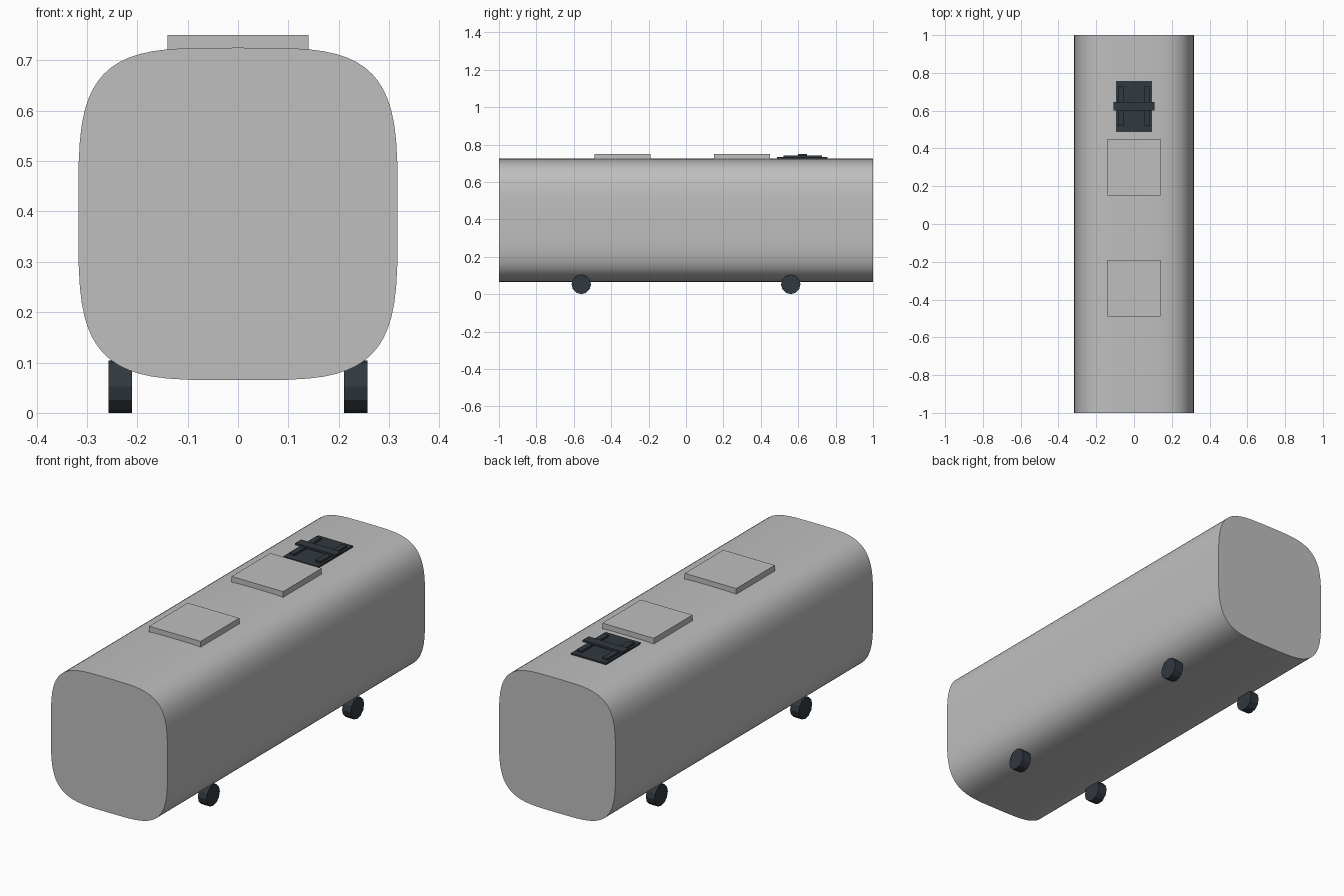
import bpy, bmesh, math

old = bpy.data.objects.get("Cube")
if old:
    bpy.data.objects.remove(old, do_unlink=True)


def material(name, rgb):
    m = bpy.data.materials.new(name)
    m.use_nodes = True
    m.diffuse_color = (*rgb, 1)
    m.node_tree.nodes["Principled BSDF"].inputs["Base Color"].default_value = (*rgb, 1)
    return m


GREY = material("body grey", (0.52, 0.52, 0.52))
DARK = material("dark slate", (0.03, 0.04, 0.05))


def add_object(name, bm, mat):
    bmesh.ops.recalc_face_normals(bm, faces=bm.faces)
    mesh = bpy.data.meshes.new(name)
    bm.to_mesh(mesh)
    bm.free()
    mesh.materials.append(mat)
    obj = bpy.data.objects.new(name, mesh)
    bpy.context.collection.objects.link(obj)
    return obj


def prism(name, outline, axis, start, end, mat):
    """Extrude a closed outline along x or y."""
    bm = bmesh.new()
    if axis == "x":
        verts = [bm.verts.new((start, a, b)) for a, b in outline]
        move = (end - start, 0, 0)
    else:
        verts = [bm.verts.new((a, start, b)) for a, b in outline]
        move = (0, end - start, 0)
    face = bm.faces.new(verts)
    out = bmesh.ops.extrude_face_region(bm, geom=[face], use_keep_orig=True)
    tops = [v for v in out["geom"] if isinstance(v, bmesh.types.BMVert)]
    bmesh.ops.translate(bm, verts=tops, vec=move)
    return add_object(name, bm, mat)


def box(name, x, y, z, mat):
    outline = [(x[0], z[0]), (x[1], z[0]), (x[1], z[1]), (x[0], z[1])]
    return prism(name, outline, "y", y[0], y[1], mat)


def superellipse(half_w, half_h, centre_z, power, count):
    points = []
    for i in range(count):
        a = 2 * math.pi * i / count
        c, s = math.cos(a), math.sin(a)
        points.append((math.copysign(abs(c) ** (2 / power), c) * half_w,
                       centre_z + math.copysign(abs(s) ** (2 / power), s) * half_h))
    return points


# Rounded body shell with flat ends
body = prism("body", superellipse(0.317, 0.33, 0.395, 4, 64), "y", -1, 1, GREY)
bpy.ops.object.select_all(action="DESELECT")
body.select_set(True)
bpy.context.view_layer.objects.active = body
bpy.ops.object.shade_smooth_by_angle(angle=math.radians(40))

# Roof boxes
for label, y in (("front", -0.34), ("rear", 0.3)):
    box(f"{label}_roof_box", (-0.14, 0.14), (y - 0.15, y + 0.15), (0.7, 0.75), GREY)

# Roof current collector: base plate, two rails and a raised crossbar
box("collector_base", (-0.095, 0.095), (0.487, 0.757), (0.722, 0.732), DARK)
for side, sign in (("left", 1), ("right", -1)):
    xs = sorted((sign * 0.056, sign * 0.084))
    box(f"{side}_collector_rail", xs, (0.52, 0.728), (0.73, 0.742), DARK)
box("collector_crossbar", (-0.109, 0.109), (0.6, 0.646), (0.74, 0.75), DARK)

# Wheels, partly sunk in the body
R = 0.052
for end, y in (("front", -0.56), ("rear", 0.56)):
    for side, sign in (("left", 1), ("right", -1)):
        rim = [(y + R * math.sin(math.tau * i / 12), R + R * math.cos(math.tau * i / 12))
               for i in range(12)]
        prism(f"{end}_{side}_wheel", rim, "x", sign * 0.21, sign * 0.257, DARK)
